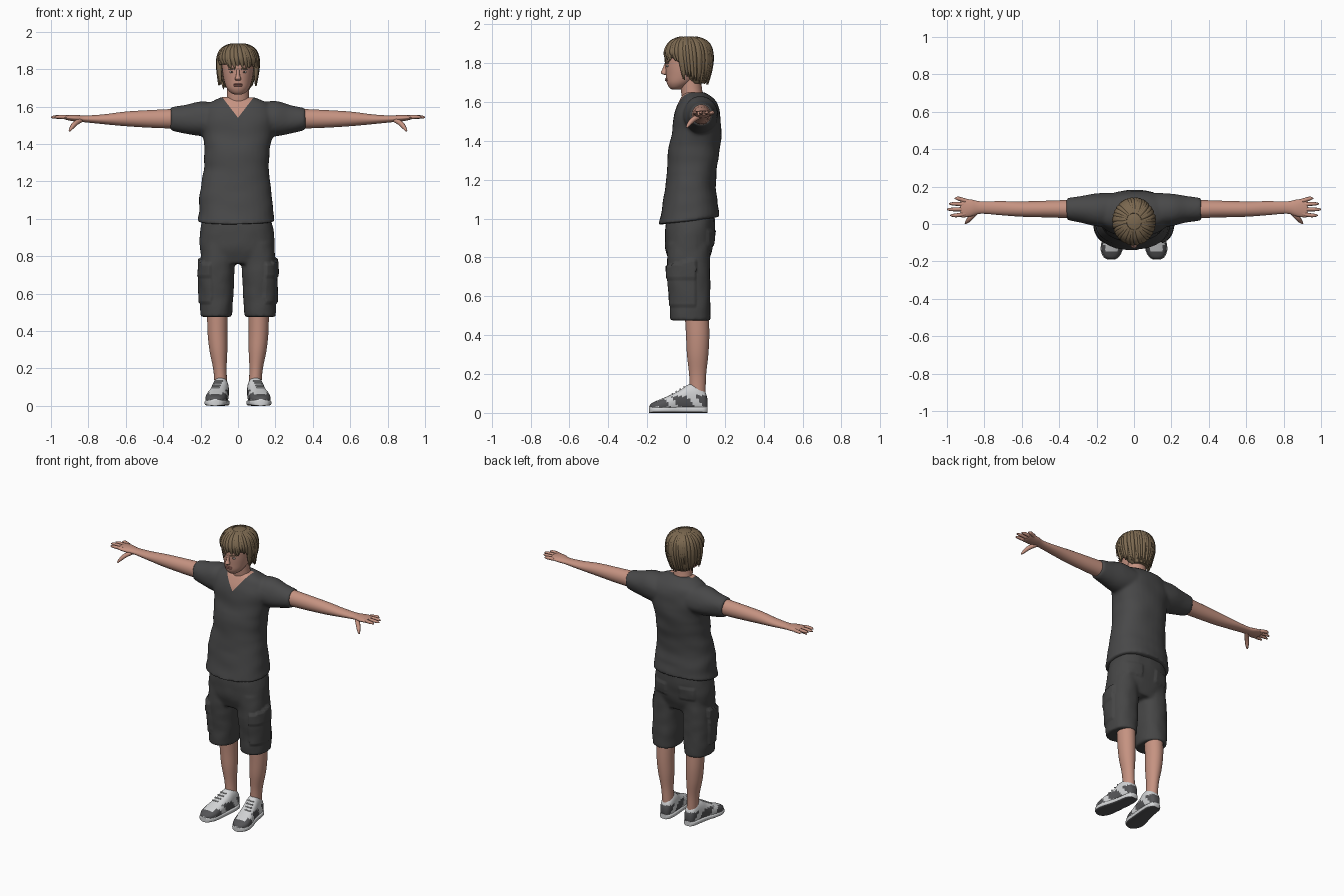
import bpy, bmesh, math, random
from mathutils import Vector, noise

random.seed(4)
cube = bpy.data.objects.get("Cube")
if cube:
    bpy.data.objects.remove(cube, do_unlink=True)


def material(name, r, g, b):
    mat = bpy.data.materials.new(name)
    mat.use_nodes = True
    mat.diffuse_color = (r, g, b, 1)
    mat.node_tree.nodes["Principled BSDF"].inputs["Base Color"].default_value = (r, g, b, 1)
    return mat


SKIN = material("skin", .56, .29, .22)
LIPS = material("lips", .42, .17, .14)
HAIR = material("hair_brown", .20, .14, .08)
SHIRT = material("shirt_grey", .065, .065, .066)
SHORTS = material("shorts_grey", .06, .06, .06)
LIGHT = material("shoe_light", .65, .66, .67)
DARK = material("shoe_dark", .09, .09, .095)
WHITE = material("eye_white", .6, .56, .52)
IRIS = material("iris_brown", .05, .03, .02)


def add(name, data, *mats):
    obj = bpy.data.objects.new(name, data)
    bpy.context.scene.collection.objects.link(obj)
    data.materials.clear()
    for mat in mats:
        data.materials.append(mat)
    return obj


def bake(obj, *mats):
    """Replace an object by its evaluated, smooth shaded mesh."""
    graph = bpy.context.evaluated_depsgraph_get()
    mesh = bpy.data.meshes.new_from_object(obj.evaluated_get(graph))
    name = obj.name
    bpy.data.objects.remove(obj, do_unlink=True)
    mesh.shade_smooth()
    return add(name, mesh, *mats)


def spline_rows(rows, k=5):
    out = []
    for i in range(len(rows) - 1):
        four = zip(rows[max(i - 1, 0)], rows[i], rows[i + 1], rows[min(i + 2, len(rows) - 1)])
        four = list(four)
        for s in range(k):
            u = s / k
            out.append([.5 * (2 * b + (c - a) * u + (2 * a - 5 * b + 4 * c - d) * u * u
                              + (3 * b - a - 3 * c + d) * u ** 3) for a, b, c, d in four])
    return out + [list(rows[-1])]


def loft(name, axis, rows, *mats, power=2, side=1, n=32):
    """Skin superellipse rings; each row is position, two centres, two radii."""
    bm = bmesh.new()
    rings = []
    for t, ca, cb, ra, rb in spline_rows(rows):
        ring = []
        for i in range(n):
            ang = math.tau * i / n
            c, s = math.cos(ang), math.sin(ang)
            a = ca + max(ra, .002) * math.copysign(abs(c) ** (2 / power), c)
            b = cb + max(rb, .002) * math.copysign(abs(s) ** (2 / power), s)
            x, y, z = {"x": (t, a, b), "y": (a, t, b), "z": (a, b, t)}[axis]
            ring.append(bm.verts.new((x * side, y, z)))
        rings.append(ring)
    for low, high in zip(rings, rings[1:]):
        for i in range(n):
            j = (i + 1) % n
            bm.faces.new((low[i], low[j], high[j], high[i]))
    bm.faces.new(rings[0])
    bm.faces.new(rings[-1])
    bmesh.ops.recalc_face_normals(bm, faces=bm.faces)
    mesh = bpy.data.meshes.new(name)
    bm.to_mesh(mesh)
    bm.free()
    mesh.shade_smooth()
    mesh.set_sharp_from_angle(angle=math.radians(60))
    return add(name, mesh, *mats)


def tubes(name, paths, mat):
    """Tapered strands; each path is a list of (point, radius)."""
    curve = bpy.data.curves.new(name, "CURVE")
    curve.dimensions = "3D"
    curve.bevel_depth = 1
    curve.bevel_resolution = 2
    curve.resolution_u = 5
    curve.use_fill_caps = True
    for path in paths:
        sp = curve.splines.new("NURBS")
        sp.points.add(len(path) - 1)
        for pt, (co, rad) in zip(sp.points, path):
            pt.co = (*co, 1)
            pt.radius = rad
        sp.order_u = 3
        sp.use_endpoint_u = True
    return bake(add(name, curve, mat), mat)


def fuse(name, parts, *mats):
    """Merge overlapping solids into one soft garment."""
    bm = bmesh.new()
    for part in parts:
        bm.from_mesh(part.data)
        bpy.data.objects.remove(part, do_unlink=True)
    mesh = bpy.data.meshes.new(name)
    bm.to_mesh(mesh)
    bm.free()
    obj = add(name, mesh, mats[0])
    remesh = obj.modifiers.new("merge", "REMESH")
    remesh.mode = "VOXEL"
    remesh.voxel_size = .01
    soft = obj.modifiers.new("soften", "SMOOTH")
    soft.iterations = 5
    return bake(obj, *mats)


def blob(name, centre, size, mat):
    x, y, z = centre
    w, d, h = size
    rows = [(z + h * math.sin(a), x, y, w * math.cos(a), d * math.cos(a))
            for a in (math.radians(v) for v in range(-90, 91, 30))]
    return loft(name, "z", rows, mat, n=16)


SIDES = (("left", 1), ("right", -1))

# Shirt: torso and sleeves, folded cloth, V neck
parts = [loft("torso", "z", [
    (.985, -.01, .015, .208, .158), (1.05, -.01, .02, .2, .146), (1.15, -.012, .022, .19, .132),
    (1.25, -.01, .03, .177, .128), (1.36, -.005, .043, .175, .133), (1.46, 0, .055, .19, .126),
    (1.54, 0, .058, .2, .118), (1.6, 0, .06, .18, .096), (1.635, 0, .05, .125, .07),
    (1.652, 0, .045, .085, .05)], SHIRT, power=2.3)]
for label, s in SIDES:
    parts.append(loft("sleeve", "x", [
        (.1, .075, 1.53, .09, .09), (.2, .075, 1.535, .088, .095), (.28, .078, 1.532, .072, .078),
        (.36, .08, 1.535, .06, .061)], SHIRT, side=s))
shirt = fuse("shirt", parts, SHIRT, SKIN)
bm = bmesh.new()
bm.from_mesh(shirt.data)
bm.normal_update()
for v in bm.verts:
    hem = max(0, min(1, (1.12 - v.co.z) / .12))
    fold = noise.noise(Vector((v.co.x * 6, v.co.y * 6, v.co.z * 13)))
    v.co += v.normal * .006 * fold
    v.co.z += .13 * v.co.y * hem
for slope in (1.3, -1.3):
    bmesh.ops.bisect_plane(bm, geom=bm.verts[:] + bm.edges[:] + bm.faces[:],
                           plane_co=(0, 0, 1.54), plane_no=(slope, 0, -1))
for f in bm.faces:
    c = f.calc_center_median()
    if c.z > 1.54 + 1.3 * abs(c.x) and c.y < .05:
        f.material_index = 1
bm.to_mesh(shirt.data)
bm.free()

# Shorts: hips and two wide legs, raised pockets
parts = [loft("hips", "z", [
    (1.03, -.01, .025, .175, .122), (.93, -.005, .02, .196, .128), (.84, -.005, .015, .2, .12),
    (.76, -.005, .015, .18, .095)], SHORTS, power=2.4)]
for label, s in SIDES:
    parts.append(loft("shorts_leg", "z", [
        (.87, .1, .015, .09, .11), (.72, .112, .014, .092, .11), (.6, .115, .02, .09, .105),
        (.475, .117, .022, .084, .103)], SHORTS, side=s, power=2.3))
shorts = fuse("cargo_shorts", parts, SHORTS)
for v in shorts.data.vertices:
    x, y, z = v.co
    out = Vector((x - math.copysign(.115, x), y - .018, 0)).normalized()
    around = math.degrees(math.atan2(out.x * math.copysign(1, x), -out.y))
    v.co += out * .004 * noise.noise(v.co * 14)
    if 15 < around < 110 and .55 < z < .75 + .0004 * around:
        v.co += out * (.014 if z > .69 else .008)
    if y > .05 and .86 < z < .94 and .05 < abs(x) < .15:
        v.co.y += .007

# Legs, shoes, arms and hands
SHOE = [(.11, .09, .045, .02, .03), (.095, .09, .06, .034, .055), (.06, .091, .074, .042, .073),
        (.015, .095, .074, .045, .073), (-.03, .102, .06, .048, .058), (-.09, .114, .045, .055, .043),
        (-.14, .12, .035, .054, .032), (-.175, .122, .028, .037, .023), (-.188, .122, .025, .015, .012)]
for label, s in SIDES:
    loft(label + "_leg", "z", [
        (.52, .11, .055, .055, .062), (.4, .11, .06, .053, .06), (.3, .105, .06, .048, .055),
        (.2, .097, .06, .036, .044), (.12, .092, .06, .034, .041), (.08, .092, .06, .034, .04)],
        SKIN, side=s)
    shoe = loft(label + "_shoe", "y", SHOE, LIGHT, DARK, side=s, power=2.5)
    for f in shoe.data.polygons:
        c = f.center
        panel = .03 < c.z < .085 and abs(f.normal.x) > .35 and math.sin(c.y * 50 + c.z * 40) > -.45
        heel = c.y > .08 and .04 < c.z < .09
        toe = c.y < -.15 and c.z > .03
        f.material_index = int(panel or heel or toe)
    sole = loft(label + "_sole", "y", [(y * 1.01, a, .016, w + .004, .016) for y, a, b, w, h in SHOE],
                LIGHT, DARK, side=s, power=4)
    for f in sole.data.polygons:
        f.material_index = int(f.normal.z < -.7)
    tubes(label + "_laces", [[((s * (.103 + i * .006 + k), -.01 - i * .02, .134 - i * .012), .004)
                              for k in (-.022, 0, .022)] for i in range(4)], LIGHT)

    loft(label + "_arm", "x", [
        (.32, .08, 1.535, .05, .053), (.45, .08, 1.534, .045, .048), (.6, .08, 1.534, .041, .039),
        (.72, .085, 1.532, .037, .026), (.82, .088, 1.534, .033, .018), (.87, .086, 1.538, .045, .018),
        (.915, .084, 1.541, .049, .013), (.928, .084, 1.542, .044, .009)], SKIN, side=s)
    for i, (y, tip) in enumerate(((.137, .958), (.108, .988), (.078, 1), (.046, .982))):
        base = .084 + (y - .084) * .75
        tubes(f"{label}_finger_{i + 1}", [[((s * .9, base, 1.541), .012), ((s * .94, y, 1.545), .011),
                                          ((s * (tip - .01), y, 1.544), .009), ((s * tip, y, 1.542), .003)]], SKIN)
    tubes(label + "_thumb", [[((s * .835, .075, 1.53), .014), ((s * .868, .04, 1.515), .015),
                             ((s * .893, .012, 1.483), .011), ((s * .902, .003, 1.468), .004)]], SKIN)

    # Eyes and brows
    blob(label + "_eye", (s * .033, -.095, 1.785), (.014, .006, .006), WHITE)
    blob(label + "_iris", (s * .033, -.0995, 1.785), (.005, .003, .005), IRIS)
    tubes(label + "_brow", [[((s * .016, -.106, 1.799), .003), ((s * .034, -.103, 1.805), .004),
                            ((s * .052, -.09, 1.8), .002)]], HAIR)

# Head, neck, nose and mouth
loft("neck", "z", [(1.57, 0, .05, .075, .06), (1.65, 0, .03, .06, .055), (1.76, 0, .02, .058, .055)], SKIN)
loft("head", "z", [
    (1.665, 0, -.05, .02, .024), (1.675, 0, -.045, .04, .042), (1.7, 0, -.03, .061, .069),
    (1.74, 0, -.01, .075, .093), (1.79, 0, 0, .083, .106), (1.84, 0, .01, .086, .114),
    (1.89, 0, .012, .07, .09), (1.92, 0, .012, .035, .05)], SKIN)
loft("nose", "z", [
    (1.803, 0, -.1, .007, .008), (1.768, 0, -.108, .01, .014), (1.752, 0, -.113, .016, .017),
    (1.743, 0, -.11, .015, .013), (1.738, 0, -.1, .01, .006)], SKIN, n=16)
for name, z in (("upper_lip", 1.719), ("lower_lip", 1.711)):
    blob(name, (0, -.099, z), (.024, .009, .005), LIPS)

# Hair: shell open at the face, covered by overlapping locks
shell = loft("hair_shell", "z", [
    (1.695, 0, .06, .058, .04), (1.74, 0, .045, .086, .075), (1.8, 0, .017, .1, .117),
    (1.86, 0, .013, .107, .119), (1.9, 0, .012, .092, .1), (1.926, 0, .015, .055, .06),
    (1.936, 0, .015, .02, .02)], HAIR)
bm = bmesh.new()
bm.from_mesh(shell.data)
gap = [f for f in bm.faces if f.calc_center_median().y < 0 and f.calc_center_median().z < 1.82]
bmesh.ops.delete(bm, geom=gap, context="FACES")
bm.to_mesh(shell.data)
bm.free()
solid = shell.modifiers.new("thickness", "SOLIDIFY")
solid.thickness = .014
bake(shell, HAIR)

locks = []
COUNT = 46
for i in range(COUNT):
    start = math.tau * i / COUNT + random.uniform(-.06, .06)
    front = -math.sin(start + .2)
    low = 1.812 if front > .45 else 1.72 if front > -.4 else 1.7
    low += random.uniform(-.012, .014)
    flick = 1.0 if front > .45 else .93 if front > -.4 else .78
    flick += random.uniform(-.04, .05)
    path = []
    for turn, z, reach, rad in ((0, 1.925, .35, .012), (.06, 1.912, .72, .016), (.12, 1.865, .96, .016),
                                (.18, (1.865 + low) / 2, .97, .014), (.24, low, flick, .003)):
        ang = start + turn
        path.append(((.107 * reach * math.cos(ang), .014 + .119 * reach * math.sin(ang), z), rad))
    locks.append(path)
tubes("hair_locks", locks, HAIR)
